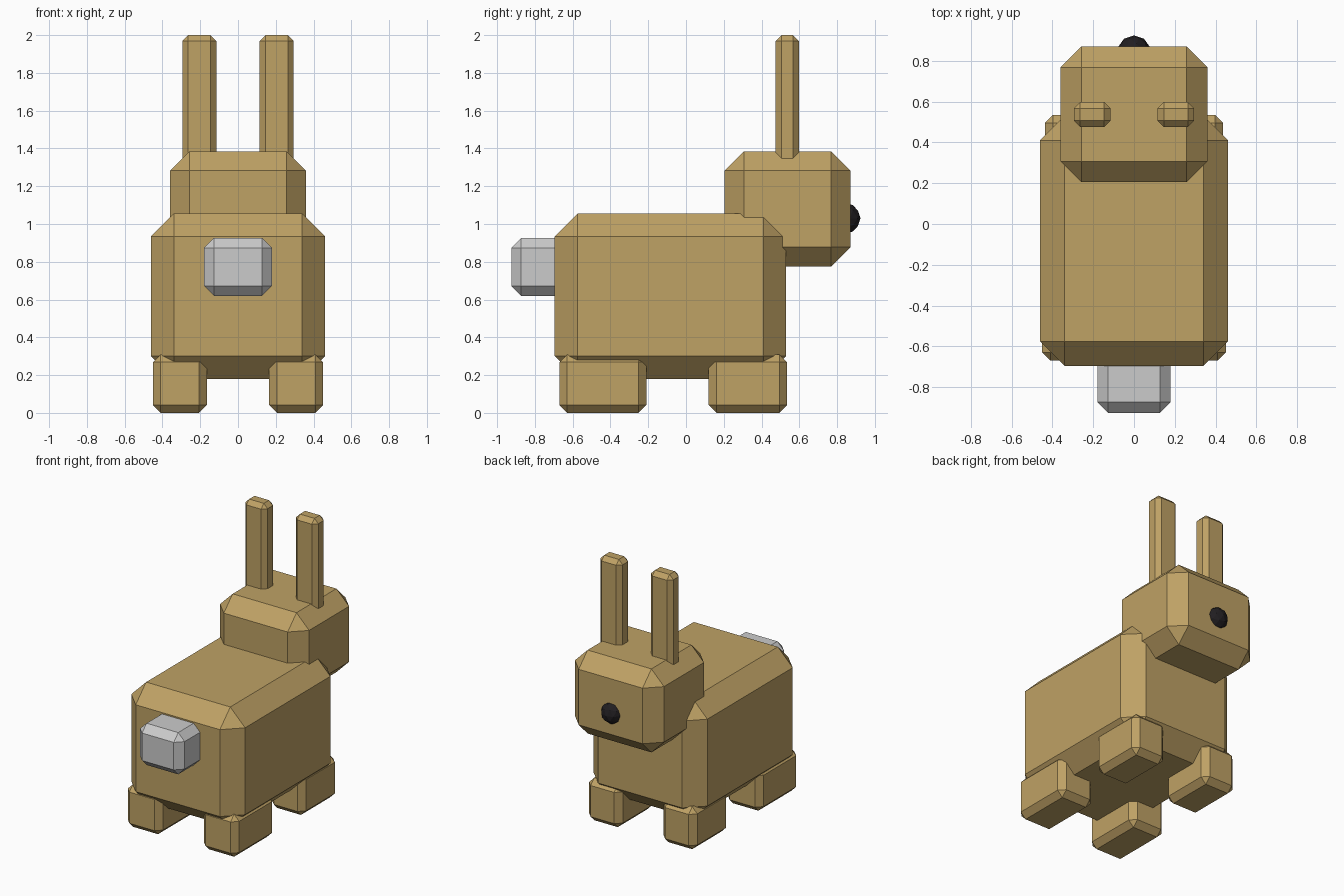
import bpy, bmesh
from mathutils import Vector

if "Cube" in bpy.data.objects:
    bpy.data.objects.remove(bpy.data.objects["Cube"])


def material(name, rgb):
    m = bpy.data.materials.new(name)
    m.diffuse_color = (*rgb, 1)
    m.use_nodes = True
    m.node_tree.nodes["Principled BSDF"].inputs["Base Color"].default_value = m.diffuse_color
    return m


brown = material("brown_fur", (0.52, 0.36, 0.13))
black = material("black_nose", (0.015, 0.013, 0.015))


def finish(bm, name, mat):
    mesh = bpy.data.meshes.new(name)
    bm.to_mesh(mesh)
    bm.free()
    if mat:
        mesh.materials.append(mat)
    obj = bpy.data.objects.new(name, mesh)
    bpy.context.collection.objects.link(obj)
    return obj


def block(name, lo, hi, chamfer, mat=brown):
    """Box between two corners with every edge chamfered."""
    lo, hi = Vector(lo), Vector(hi)
    bm = bmesh.new()
    bmesh.ops.create_cube(bm, size=1)
    bmesh.ops.scale(bm, vec=hi - lo, verts=bm.verts)
    bmesh.ops.translate(bm, vec=(lo + hi) / 2, verts=bm.verts)
    bmesh.ops.bevel(bm, geom=bm.edges[:], offset=chamfer, segments=1,
                    profile=0.5, affect='EDGES')
    return finish(bm, name, mat)


# Body, head and grey tail
block("body", (-0.46, -0.695, 0.18), (0.46, 0.53, 1.055), 0.12)
block("head", (-0.36, 0.205, 0.775), (0.36, 0.87, 1.385), 0.102)
block("tail", (-0.18, -0.925, 0.62), (0.18, -0.55, 0.925), 0.052, None)

# Paired ears and feet
for side, s in (("left", -1), ("right", 1)):
    def pair(name, x0, x1, y, z, chamfer):
        a, b = sorted((s * x0, s * x1))
        block(f"{side}_{name}", (a, y[0], z[0]), (b, y[1], z[1]), chamfer)

    pair("ear", 0.115, 0.295, (0.475, 0.598), (1.2, 2.0), 0.031)
    pair("back_foot", 0.165, 0.45, (-0.67, -0.21), (0, 0.31), 0.041)
    pair("front_foot", 0.165, 0.437, (0.12, 0.535), (0, 0.31), 0.041)

# Nose
bm = bmesh.new()
bmesh.ops.create_icosphere(bm, subdivisions=2, radius=0.082)
bmesh.ops.translate(bm, vec=(0, 0.842, 1.03), verts=bm.verts)
finish(bm, "nose", black)
